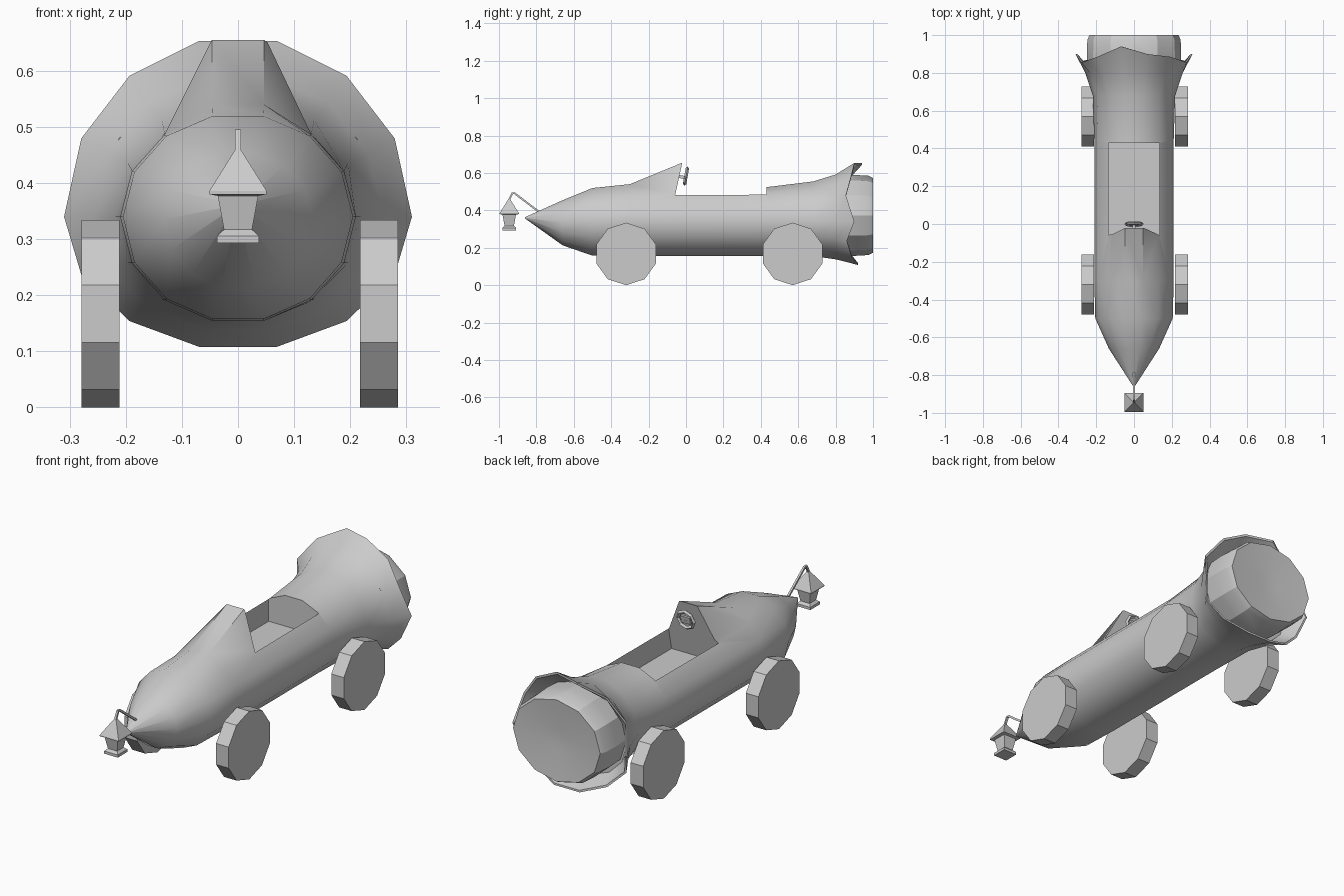
import bpy, bmesh, math
from mathutils import Vector

if "Cube" in bpy.data.objects:
    bpy.data.objects.remove(bpy.data.objects["Cube"])

N = 14


def make(name, bm):
    bmesh.ops.recalc_face_normals(bm, faces=bm.faces)
    me = bpy.data.meshes.new(name)
    bm.to_mesh(me)
    bm.free()
    ob = bpy.data.objects.new(name, me)
    bpy.context.collection.objects.link(ob)
    return ob


def loft(name, rings):
    """Skin a list of equal-length point rings, capping both ends."""
    bm = bmesh.new()
    vs = [[bm.verts.new(p) for p in r] for r in rings]
    n = len(rings[0])
    for a, b in zip(vs, vs[1:]):
        for i in range(n):
            j = (i + 1) % n
            bm.faces.new((a[i], a[j], b[j], b[i]))
    bm.faces.new(vs[0])
    bm.faces.new(vs[-1])
    return make(name, bm)


def select(ob):
    bpy.ops.object.select_all(action='DESELECT')
    ob.select_set(True)
    bpy.context.view_layer.objects.active = ob


def smooth(ob, deg):
    select(ob)
    bpy.ops.object.shade_smooth_by_angle(angle=math.radians(deg))


def oval(y, rx, zc, up, down, n=N, ridge=None, ys=None):
    """Oval section across y; ridge lifts the top two points, ys gives a ragged edge."""
    pts = []
    for i in range(n):
        a = 2 * math.pi * i / n
        s = math.sin(a)
        z = zc + s * (up if s > 0 else down)
        if ridge and s > 0.95:
            z = ridge
        pts.append((rx * math.cos(a), ys[i] if ys else y, z))
    return pts


# body: pointed nose, raised cowl, flared ragged tail
ragged = [.90, .855, .885, .90, .94, .885, .855, .90, .86, .885, .92, .92, .885, .86]
body = loft("body", [
    oval(-.86, .004, .36, .004, .004),
    oval(-.66, .133, .335, .122, .125),
    oval(-.50, .205, .34, .184, .187),
    oval(-.30, .21, .34, .187, .19, ridge=.54),
    oval(0.0, .21, .34, .187, .19, ridge=.663),
    oval(.02, .21, .34, .187, .19),
    oval(.44, .21, .34, .190, .19),
    oval(.68, .218, .34, .220, .19),
    oval(.80, .258, .34, .258, .207),
    oval(0, .31, .34, .315 / .98, .238, ys=ragged),
    oval(0, .30, .34, .31, .228, ys=ragged),
    oval(.81, .245, .34, .245, .195)])

# cockpit opening with a leaning front wall
slope = .035 / .16
prof = [(-.055 - .12 * slope, .375), (.43, .375), (.43, .8), (-.055 + .305 * slope, .8)]
cutter = loft("cockpit_cutter", [[(x, y, z) for y, z in prof] for x in (-.135, .135)])
select(body)
mod = body.modifiers.new("cockpit", 'BOOLEAN')
mod.operation = 'DIFFERENCE'
mod.solver = 'EXACT'
mod.object = cutter
bpy.ops.object.modifier_apply(modifier=mod.name)
bpy.data.objects.remove(cutter)
smooth(body, 35)

# exhaust nozzle
nozzle = loft("exhaust_nozzle", [
    oval(.80, .245, .373, .213, .213, 12),
    oval(.89, .25, .373, .217, .217, 12),
    oval(.975, .247, .373, .212, .212, 12),
    oval(1.0, .236, .373, .20, .20, 12),
    oval(.985, .05, .373, .05, .05, 12)])
smooth(nozzle, 25)

# ten-sided wheels
for end, y in (("front", -.32), ("rear", .57)):
    for side, x0, x1 in (("left", -.279, -.211), ("right", .217, .285)):
        angles = [2 * math.pi * i / 10 for i in range(10)]
        loft(f"{end}_{side}_wheel", [[(x, y + .167 * math.sin(a), .167 + .167 * math.cos(a))
                                     for a in angles] for x in (x0, x1)])


# lantern: square sections stacked in z
def square(h, z, y=-.945):
    return [(-h, y - h, z), (h, y - h, z), (h, y + h, z), (-h, y + h, z)]


loft("lantern", [square(h, z) for h, z in (
    (.037, .293), (.037, .306), (.025, .317), (.036, .377),
    (.051, .380), (.051, .386), (.006, .458))])

# lantern hanger: thin square rod bent over at the end
path = [(-.79, .395), (-.915, .490), (-.928, .492), (-.947, .455)]
rod = []
for i, (y, z) in enumerate(path):
    a = Vector(path[max(i - 1, 0)])
    b = Vector(path[min(i + 1, len(path) - 1)])
    t = (b - a).normalized() * .005
    rod.append([(sx * .005, y - sn * t.y, z + sn * t.x)
                for sx, sn in ((-1, -1), (1, -1), (1, 1), (-1, 1))])
loft("lantern_hanger", rod)

# steering wheel, hub and column
tilt = math.radians(80)
bpy.ops.mesh.primitive_torus_add(major_segments=8, minor_segments=4, major_radius=.043,
                                 minor_radius=.009, location=(0, 0, .583),
                                 rotation=(tilt, 0, 0))
bpy.context.object.name = "steering_wheel"
for name, size, y in (("steering_hub", (.05, .035, .010), 0),
                      ("steering_column", (.016, .016, .06), -.025)):
    bpy.ops.mesh.primitive_cube_add(size=1, location=(0, y, .583 + y * .17),
                                    rotation=(tilt, 0, 0))
    bpy.context.object.name = name
    bpy.context.object.scale = size
